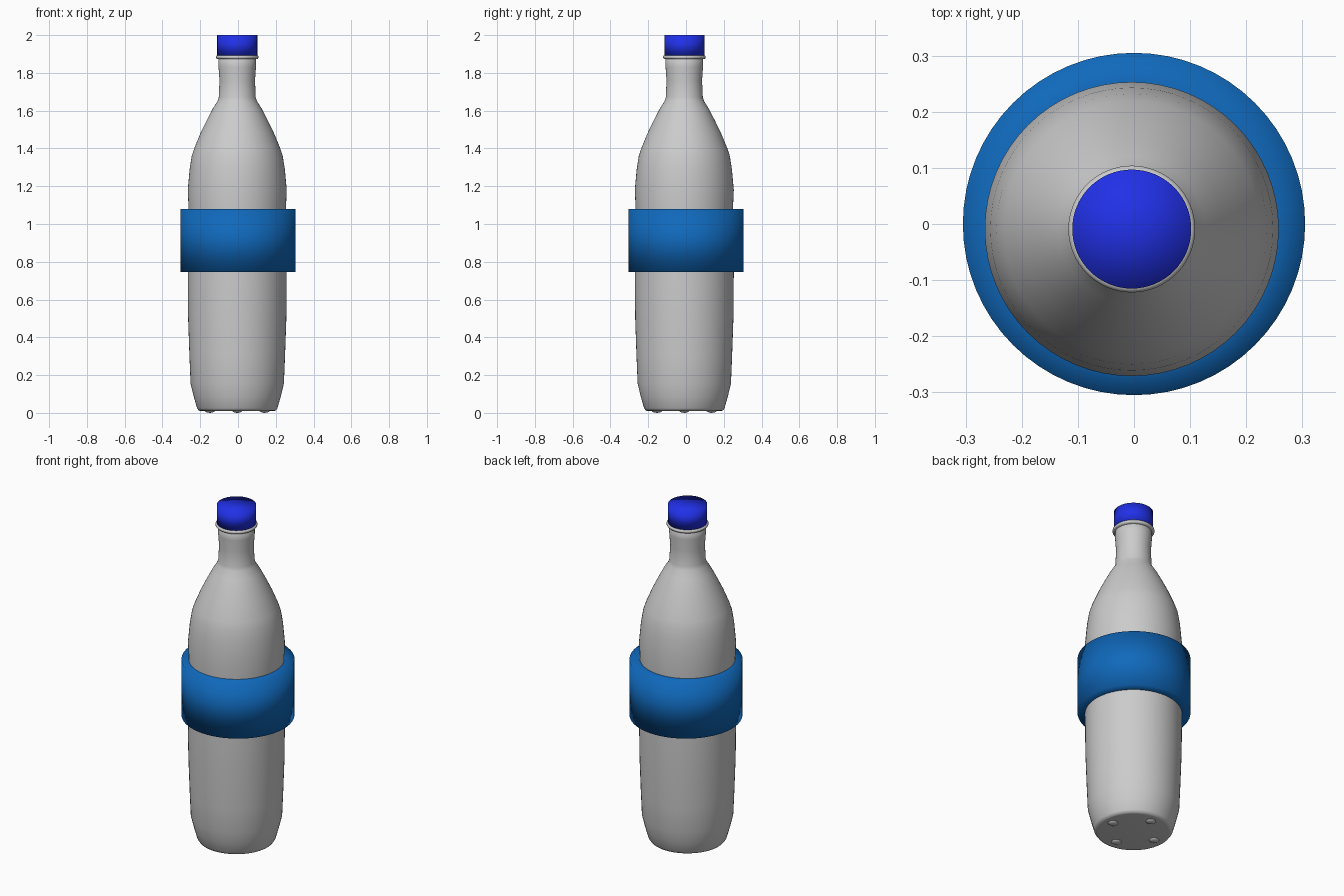
import bpy, math

if "Cube" in bpy.data.objects:
    bpy.data.objects.remove(bpy.data.objects["Cube"])

AXIS = (-0.004, -0.009)   # bottle axis sits slightly off the label axis


def material(name, color):
    m = bpy.data.materials.new(name)
    m.diffuse_color = (*color, 1)
    m.use_nodes = True
    m.node_tree.nodes["Principled BSDF"].inputs["Base Color"].default_value = m.diffuse_color
    return m


def lathe(name, profile, center=(0, 0), sides=64, mat=None):
    """Revolve (radius, z) points; radius 0 makes a pole."""
    verts, rings, faces = [], [], []
    for r, z in profile:
        n = 1 if r == 0 else sides
        rings.append(range(len(verts), len(verts) + n))
        for i in range(n):
            a = 2 * math.pi * i / sides
            verts.append((r * math.cos(a), r * math.sin(a), z))
    for lo, hi in zip(rings, rings[1:]):
        for i in range(sides):
            j = (i + 1) % sides
            quad = [lo[i % len(lo)], lo[j % len(lo)],
                    hi[j % len(hi)], hi[i % len(hi)]]
            faces.append(list(dict.fromkeys(quad)))
    mesh = bpy.data.meshes.new(name)
    mesh.from_pydata(verts, [], faces)
    mesh.shade_smooth()
    ob = bpy.data.objects.new(name, mesh)
    ob.location = (*center, 0)
    bpy.context.collection.objects.link(ob)
    if mat:
        mesh.materials.append(mat)
    return ob


# bottle body, from base centre up to the mouth
lathe("bottle_body", [
    (0, 0.012), (0.19, 0.01), (0.204, 0.012), (0.213, 0.025), (0.23, 0.085),
    (0.247, 0.155), (0.253, 0.3), (0.26, 0.5), (0.262, 0.74), (0.257, 1.0),
    (0.258, 1.09), (0.262, 1.18), (0.252, 1.29), (0.241, 1.36), (0.228, 1.40),
    (0.195, 1.48), (0.161, 1.55), (0.13, 1.61), (0.105, 1.65), (0.098, 1.67),
    (0.094, 1.76), (0.099, 1.83), (0.1, 1.91), (0, 1.91)], AXIS)

# neck support ring
lathe("neck_ring", [(0.095, 1.872), (0.108, 1.874), (0.113, 1.88),
                    (0.113, 1.887), (0.108, 1.893), (0.095, 1.895)], AXIS)

# screw cap
lathe("cap", [(0, 1.89), (0.106, 1.89), (0.106, 2.0), (0, 2.0)], AXIS,
      mat=material("cap_blue", (0.015, 0.03, 0.8)))

# wrap-around label band
lathe("label_band", [(0.24, 0.745), (0.305, 0.745), (0.305, 1.079), (0.24, 1.079)],
      mat=material("label_blue", (0.005, 0.14, 0.5)))

# four small feet under the base
for k in range(4):
    a = k * math.pi / 2
    lathe(f"foot_{k + 1}", [(0, 0), (0.015, 0.002), (0.025, 0.007), (0.03, 0.014)],
          (AXIS[0] + 0.145 * math.cos(a), AXIS[1] + 0.145 * math.sin(a)), sides=24)
